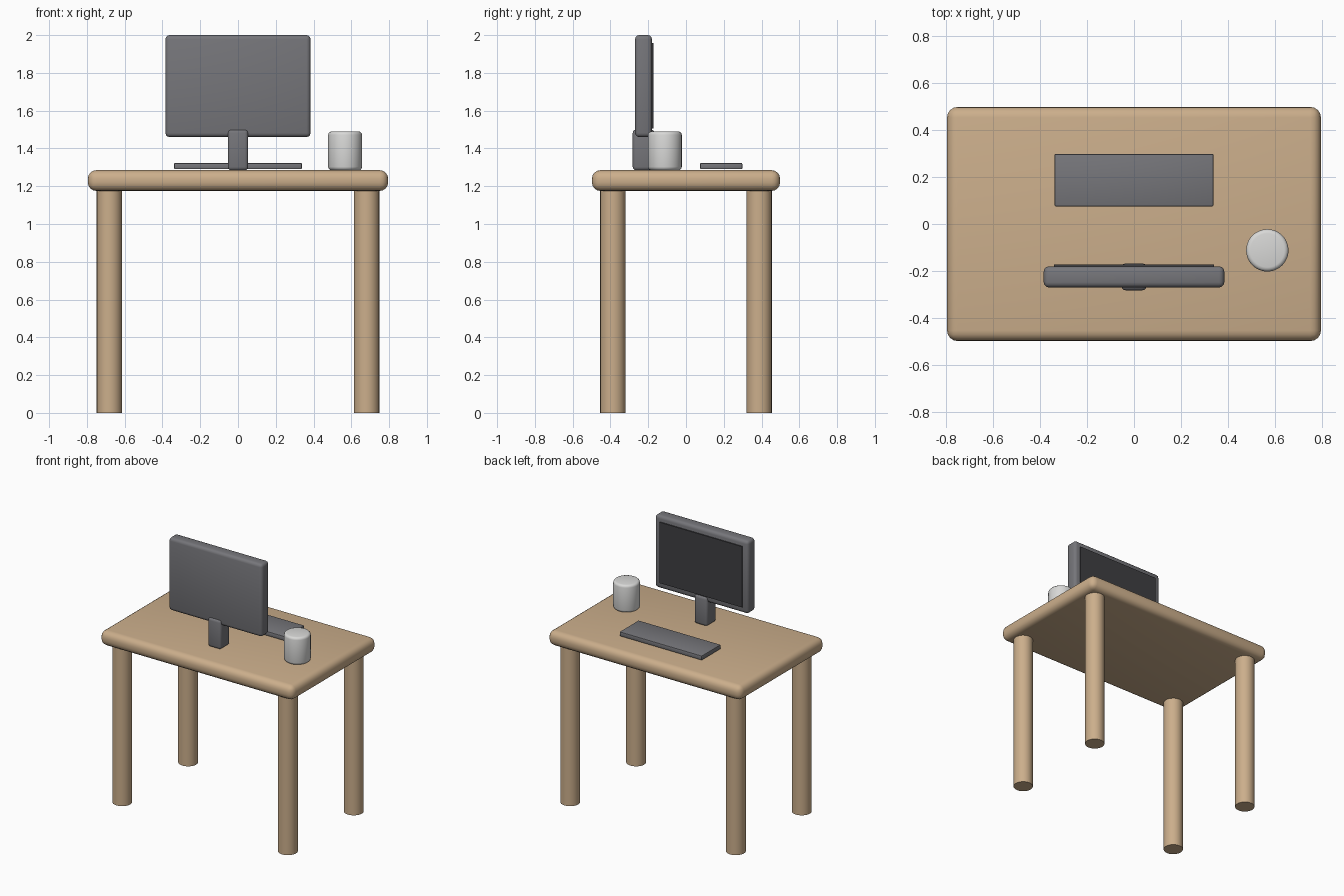
import bpy
import math

cube = bpy.data.objects.get("Cube")
if cube:
    bpy.data.objects.remove(cube, do_unlink=True)


def material(name, r, g, b):
    m = bpy.data.materials.new(name)
    m.use_nodes = True
    m.diffuse_color = (r, g, b, 1)
    bsdf = next(n for n in m.node_tree.nodes if n.type == "BSDF_PRINCIPLED")
    bsdf.inputs["Base Color"].default_value = (r, g, b, 1)
    bsdf.inputs["Roughness"].default_value = 0.6
    return m


WOOD = material("light wood", 0.60, 0.425, 0.26)
GREY = material("dark grey plastic", 0.18, 0.18, 0.195)
SCREEN = material("screen black", 0.05, 0.05, 0.055)
CERAMIC = material("mug white", 0.69, 0.69, 0.68)


def finish(obj, name, mat, bevel, segments):
    obj.name = obj.data.name = name
    obj.data.materials.append(mat)
    bpy.ops.object.transform_apply(location=False, rotation=False, scale=True)
    if bevel:
        mod = obj.modifiers.new("rounded edges", "BEVEL")
        mod.width = bevel
        mod.segments = segments
        mod.limit_method = "ANGLE"
        mod.angle_limit = math.radians(40)
        bpy.ops.object.modifier_apply(modifier=mod.name)
    bpy.ops.object.shade_smooth_by_angle(angle=math.radians(35))
    return obj


def box(name, lo, hi, mat, bevel=0.0, segments=3):
    centre = [(a + b) / 2 for a, b in zip(lo, hi)]
    bpy.ops.mesh.primitive_cube_add(size=1, location=centre)
    obj = bpy.context.object
    obj.scale = [b - a for a, b in zip(lo, hi)]
    return finish(obj, name, mat, bevel, segments)


def cylinder(name, x, y, z0, z1, radius, mat, bevel=0.0, segments=3):
    bpy.ops.mesh.primitive_cylinder_add(vertices=48, radius=radius, depth=z1 - z0,
                                        location=(x, y, (z0 + z1) / 2))
    return finish(bpy.context.object, name, mat, bevel, segments)


# Desk: rounded top on four round legs
box("desk_top", (-0.795, -0.498, 1.175), (0.795, 0.498, 1.285), WOOD, 0.045, 4)
for y, end in ((-0.387, "front"), (0.387, "back")):
    for x, side in ((-0.681, "right"), (0.681, "left")):
        cylinder(f"{end}_{side}_leg", x, y, 0, 1.19, 0.067, WOOD)

# Monitor: the screen looks toward the back edge of the desk
box("monitor_body", (-0.384, -0.27, 1.46), (0.384, -0.18, 2.0), GREY, 0.022, 3)
box("monitor_screen", (-0.34, -0.181, 1.505), (0.34, -0.172, 1.957), SCREEN)
box("monitor_stand", (-0.054, -0.282, 1.284), (0.054, -0.168, 1.50), GREY, 0.018, 3)

# Desk items
box("keyboard", (-0.338, 0.075, 1.29), (0.338, 0.298, 1.323), GREY, 0.005, 2)
cylinder("mug", 0.567, -0.112, 1.285, 1.49, 0.09, CERAMIC, 0.018, 3)
